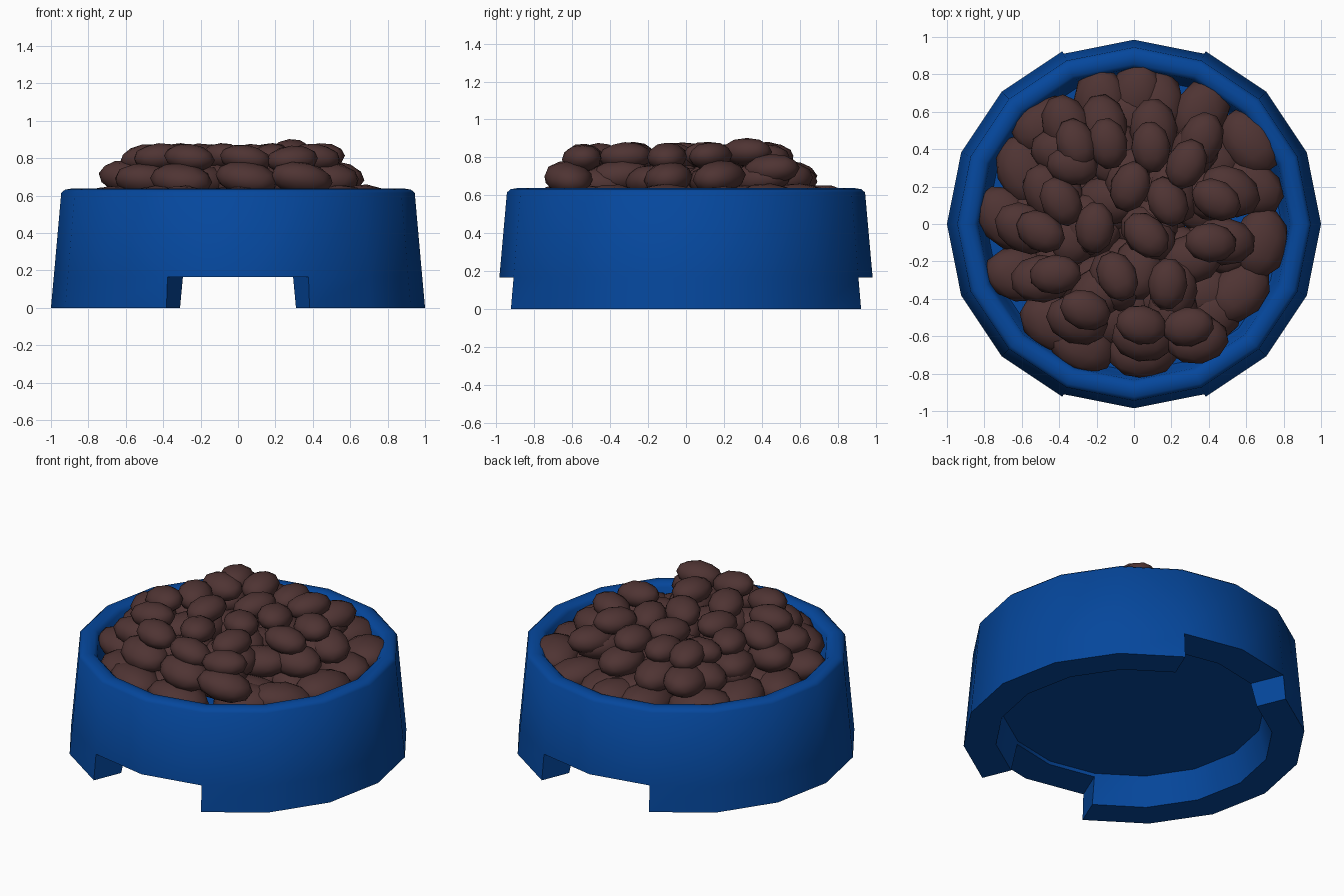
import bpy, bmesh, math, random
from mathutils import Matrix, Euler

if "Cube" in bpy.data.objects:
    bpy.data.objects.remove(bpy.data.objects["Cube"])

random.seed(4)


def material(name, rgb):
    m = bpy.data.materials.new(name)
    m.diffuse_color = (*rgb, 1)
    m.use_nodes = True
    m.node_tree.nodes["Principled BSDF"].inputs["Base Color"].default_value = m.diffuse_color
    return m


blue = material("bowl blue", (0.0015, 0.063, 0.335))
brown = material("kibble brown", (0.078, 0.034, 0.033))


def finish(bm, name, mat, angle):
    bmesh.ops.recalc_face_normals(bm, faces=bm.faces)
    me = bpy.data.meshes.new(name)
    bm.to_mesh(me)
    bm.free()
    me.materials.append(mat)
    ob = bpy.data.objects.new(name, me)
    bpy.context.collection.objects.link(ob)
    bpy.ops.object.select_all(action='DESELECT')
    ob.select_set(True)
    bpy.context.view_layer.objects.active = ob
    bpy.ops.object.shade_smooth_by_angle(angle=math.radians(angle))
    return ob


# Bowl: 16-sided lathe, foot ring notched at the front and back
N = 16
profile = [(0.765, 0.185), (0.77, 0.165), (0.81, 0.0), (1.0, 0.0), (0.985, 0.165),
           (0.945, 0.615), (0.925, 0.632), (0.89, 0.638), (0.855, 0.632),
           (0.835, 0.612), (0.81, 0.49), (0.79, 0.455)]
notch = {3, 4, 11, 12}
bm = bmesh.new()
rings = []
for k in range(N):
    a = 2 * math.pi * k / N
    rings.append([bm.verts.new((r * math.cos(a), r * math.sin(a), z)) for r, z in profile])
for k in range(N):
    p, q = rings[k], rings[(k + 1) % N]
    strips = [(i, i + 1) for i in range(len(profile) - 1)]
    if k in notch:
        strips = [s for s in strips if s[0] not in (1, 2, 3)] + [(1, 4)]
    for i, j in strips:
        bm.faces.new((p[i], q[i], q[j], p[j]))
for k in (3, 5, 11, 13):            # side walls of the notches
    bm.faces.new(rings[k][1:5])
bm.faces.new([r[0] for r in rings])     # underside
bm.faces.new([r[-1] for r in rings])    # inner floor
bmesh.ops.delete(bm, geom=[v for v in bm.verts if not v.link_faces], context='VERTS')
finish(bm, "bowl", blue, 50)

# Kibble: x, y, heading of each piece in the top layer
pattern = [(.09, .41, 95), (.28, .32, 65), (-.33, .31, 170), (-.31, .43, 110),
           (-.39, .12, 120), (-.02, .20, 70), (.18, .12, 115), (-.21, -.02, 85),
           (.065, -.06, 135), (.44, .13, 150), (.41, -.10, 175), (-.50, -.04, 150),
           (-.42, -.27, 5), (-.09, -.28, 115), (.18, -.32, 85), (-.26, -.46, 160),
           (.04, -.54, 170), (.29, -.55, 10), (.36, .45, 70), (-.14, .43, 100)]
# larger pieces lying against the wall
outer = [(-.59, .29, 108), (-.18, .65, 90), (-.47, .53, 25), (.62, .44, 125),
         (.56, -.36, 45), (-.28, -.64, 150), (.68, -.10, 80), (.12, .64, 90),
         (-.61, -.27, 170), (.62, .20, 150), (.40, -.50, 30), (-.43, -.53, 150),
         (.05, -.68, 5), (-.68, .03, 130), (.0, .68, 70), (.36, .60, 60)]


def kibble(bm, x, y, z, heading, size):
    tilt = Euler((random.uniform(-.15, .15), random.uniform(-.15, .15), math.radians(heading)))
    mat = (Matrix.Translation((x, y, z)) @ tilt.to_matrix().to_4x4()
           @ Matrix.Diagonal((.135 * size, .102 * size, .072 * min(size, 1.2), 1)))
    bmesh.ops.create_icosphere(bm, subdivisions=2, radius=1.04, matrix=mat)


def layer(name, pieces, spread, z, size):
    bm = bmesh.new()
    for x, y, h in pieces:
        kibble(bm, x * spread, y * spread, z + random.uniform(-.008, .008), h, size)
    finish(bm, name, brown, 50)


def spiral(count, radius):
    """Evenly spread filling pieces."""
    return [(radius * math.sqrt((i + .5) / count) * math.cos(2.4 * i),
             radius * math.sqrt((i + .5) / count) * math.sin(2.4 * i),
             random.uniform(0, 180)) for i in range(count)]


peak = pattern[1]
corner = pattern[18]                # sits lower than the rest of the top layer
top = [p for p in pattern if p not in (peak, corner)]
layer("kibble_top_layer", top, 1.0, 0.80, 1.0)
layer("kibble_peak", [peak], 1.0, 0.82, 1.0)
layer("kibble_corner", [corner], 1.0, 0.74, 1.1)
shifted = [(x, y + .02, h) for x, y, h in pattern if (x, y, h) != corner]
layer("kibble_middle_layer", shifted, 1.17, 0.69, 1.22)
layer("kibble_middle_filling", spiral(11, 0.5), 1.0, 0.665, 1.25)
layer("kibble_lower_layer", spiral(20, 0.56), 1.0, 0.56, 1.4)
layer("kibble_outer_ring", outer, 1.0, 0.565, 1.38)
